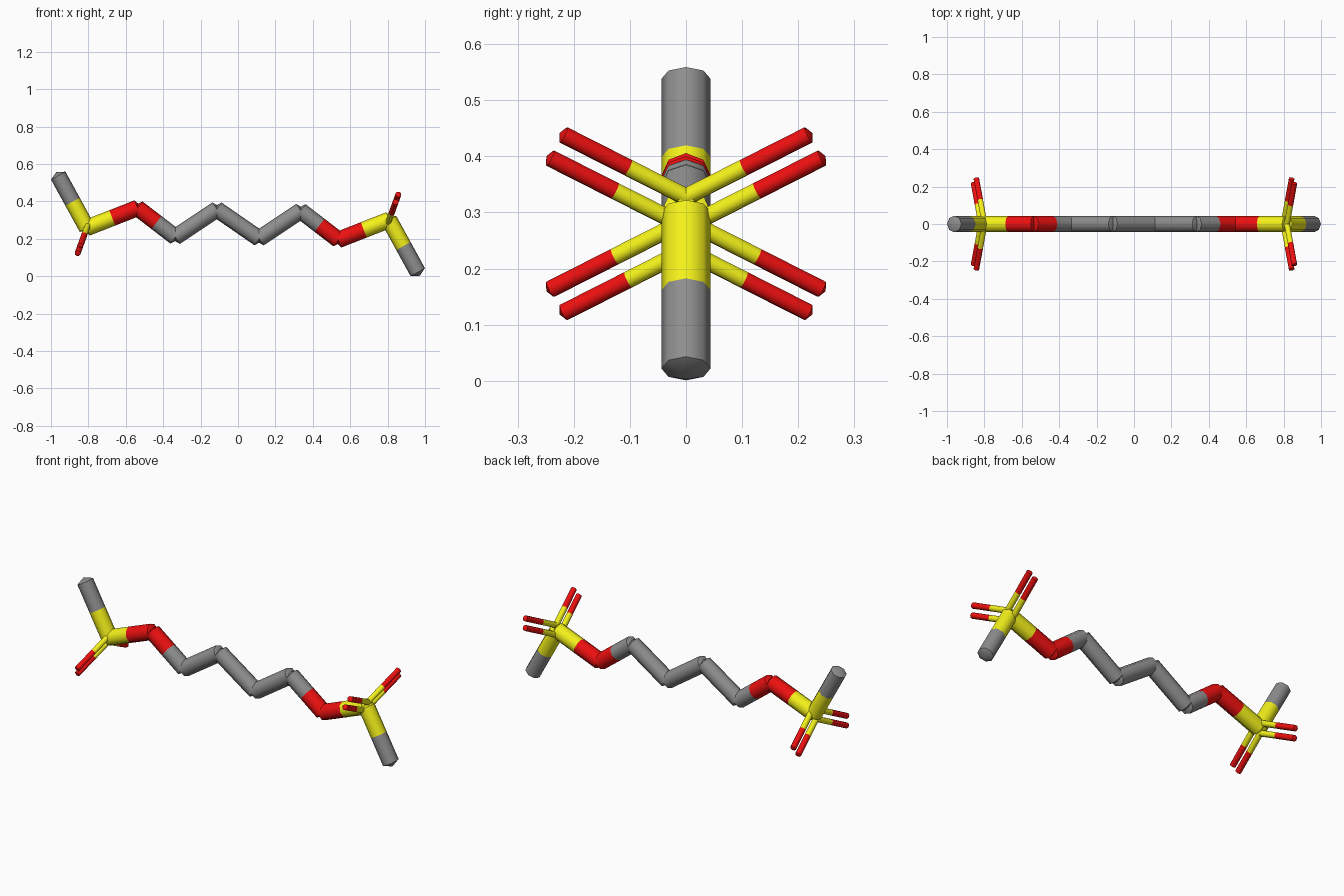
import bpy, bmesh, math
from mathutils import Vector

if "Cube" in bpy.data.objects:
    bpy.data.objects.remove(bpy.data.objects["Cube"])

def material(name, rgb):
    m = bpy.data.materials.new(name)
    m.diffuse_color = (*rgb, 1)
    m.use_nodes = True
    m.node_tree.nodes["Principled BSDF"].inputs["Base Color"].default_value = m.diffuse_color
    return m

MATS = {"C": material("carbon_grey", (0.27, 0.27, 0.27)),
        "S": material("sulfur_yellow", (0.9, 0.88, 0.01)),
        "O": material("oxygen_red", (0.85, 0.005, 0.005))}
SIDES = 8

def stick(name, a, b, ea, eb, r, side):
    """Eight-sided rod with low pointed caps, coloured half by each end atom."""
    a, b = Vector(a), Vector(b)
    d = (b - a).normalized()
    u = (side - d * side.dot(d)).normalized()
    w = d.cross(u)
    bm = bmesh.new()
    rings = []
    for p in (a, (a + b) / 2, b):
        rings.append([bm.verts.new(p + r * (math.cos(t) * u + math.sin(t) * w))
                      for t in (2 * math.pi * i / SIDES for i in range(SIDES))])
    tips = [bm.verts.new(a - d * r * 0.5), bm.verts.new(b + d * r * 0.5)]
    for i in range(SIDES):
        j = (i + 1) % SIDES
        for k in (0, 1):
            f = bm.faces.new((rings[k][i], rings[k][j], rings[k + 1][j], rings[k + 1][i]))
            f.material_index = k
        bm.faces.new((rings[0][j], rings[0][i], tips[0]))
        bm.faces.new((rings[2][i], rings[2][j], tips[1])).material_index = 1
    me = bpy.data.meshes.new(name)
    bm.to_mesh(me)
    bm.free()
    me.materials.append(MATS[ea])
    me.materials.append(MATS[eb])
    ob = bpy.data.objects.new(name, me)
    bpy.context.collection.objects.link(ob)
    bpy.ops.object.select_all(action='DESELECT')
    ob.select_set(True)
    bpy.context.view_layer.objects.active = ob
    bpy.ops.object.shade_smooth_by_angle(angle=math.radians(50))

# Half of the zigzag chain; the other half is a point reflection about MID
MID = Vector((0, 0, 0.28))
half = [("C", 0.961, -0.258), ("S", 0.808, 0.021), ("O", 0.537, -0.085),
        ("C", 0.335, 0.070), ("C", 0.113, -0.078)]
right = [(e, MID + Vector((x, 0, z))) for e, x, z in half]
left = [(e, MID - Vector((x, 0, z))) for e, x, z in half]
chain = right + left[::-1]
Y = Vector((0, 1, 0))

# Thick chain sticks
for n, ((ea, a), (eb, b)) in enumerate(zip(chain, chain[1:])):
    stick(f"chain_stick_{n + 1}", a, b, ea, eb, 0.044, Y)

# Paired thin sticks for the double bonds at each sulfur
for label, atoms in (("right", right), ("left", left)):
    c, s, o = (p for _, p in atoms[:3])
    out = -((c - s).normalized() + (o - s).normalized()).normalized()
    normal = out.cross(Y)
    for sy in (-1, 1):
        bond = out * 0.124 + Y * sy * 0.23
        shift = bond.cross(normal).normalized() * 0.025
        for k in (-1, 1):
            stick(f"{label}_double_stick", s + shift * k, s + bond + shift * k,
                  "S", "O", 0.016, normal)
